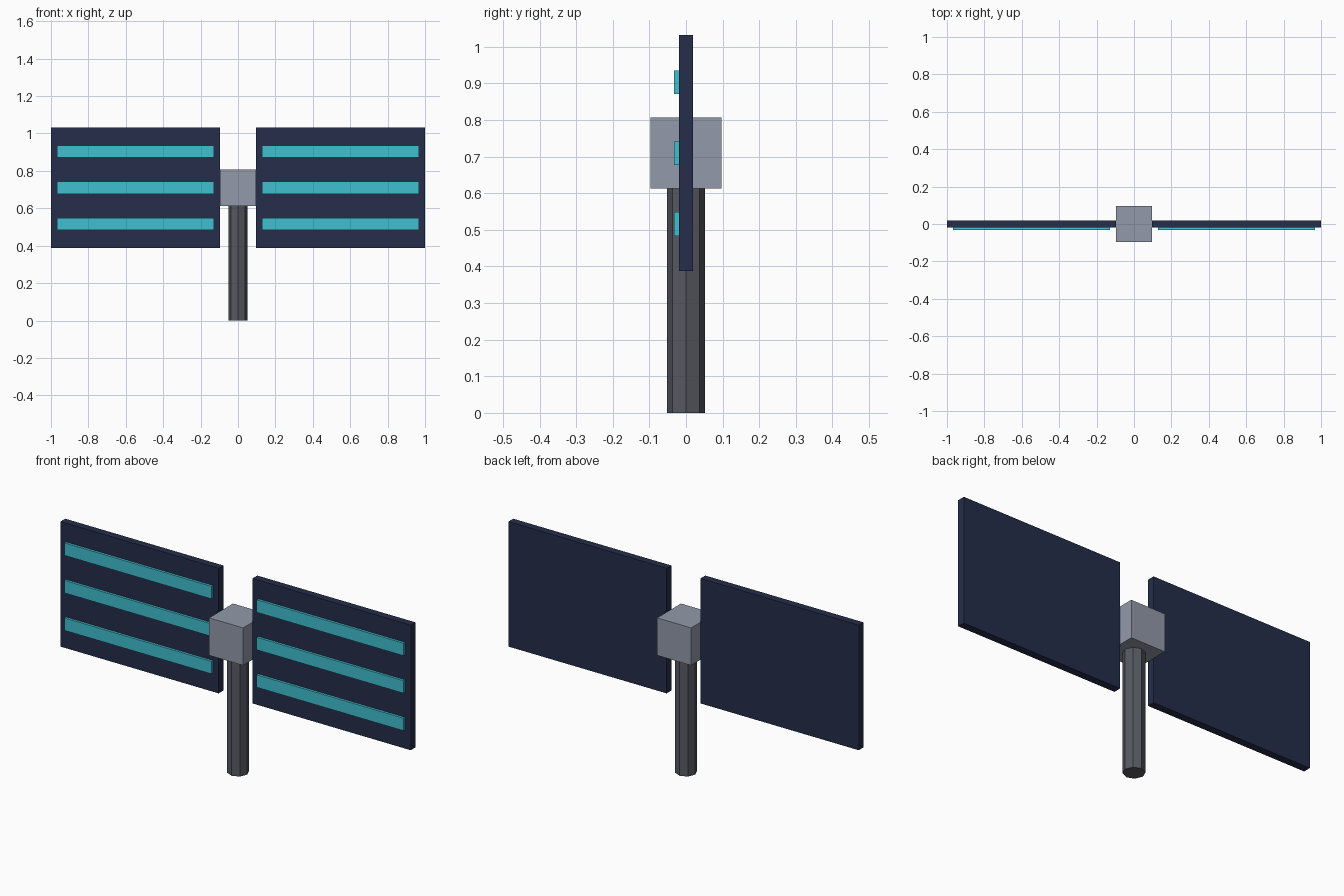
import bpy
import math

if "Cube" in bpy.data.objects:
    bpy.data.objects.remove(bpy.data.objects["Cube"])

S = 2 / 3.1  # design units -> final size (total width 3.1 becomes 2)


def material(name, rgb):
    m = bpy.data.materials.new(name)
    m.diffuse_color = (*rgb, 1)
    m.use_nodes = True
    m.node_tree.nodes["Principled BSDF"].inputs["Base Color"].default_value = m.diffuse_color
    return m


navy = material("panel_navy", (0.018, 0.027, 0.069))
cyan = material("cell_cyan", (0.05, 0.52, 0.63))
silver = material("hub_silver", (0.29, 0.32, 0.40))
dark = material("pole_dark", (0.095, 0.10, 0.12))


def box(name, centre, size, mat):
    bpy.ops.mesh.primitive_cube_add(size=1)
    ob = bpy.context.object
    ob.name = name
    for v in ob.data.vertices:
        v.co = [v.co[i] * size[i] * S for i in range(3)]
    ob.location = [c * S for c in centre]
    ob.data.materials.append(mat)
    return ob


# Octagonal pole, ending at the underside of the hub
bpy.ops.mesh.primitive_cylinder_add(vertices=8, radius=0.08 * S, depth=0.95 * S,
                                    location=(0, 0, 0.475 * S))
pole = bpy.context.object
pole.name = "pole"
pole.data.materials.append(dark)

# Cube hub
box("hub", (0, 0, 1.1), (0.3, 0.3, 0.3), silver)

# Panel on each side, with three raised strips on the front
for side, sx in (("left", -1), ("right", 1)):
    box(f"panel_{side}", (sx * 0.85, 0, 1.1), (1.4, 0.06, 1.0), navy)
    for i, z in enumerate((0.8, 1.1, 1.4), 1):
        box(f"cell_strip_{side}_{i}", (sx * 0.85, -0.04, z), (1.3, 0.02, 0.1), cyan)
